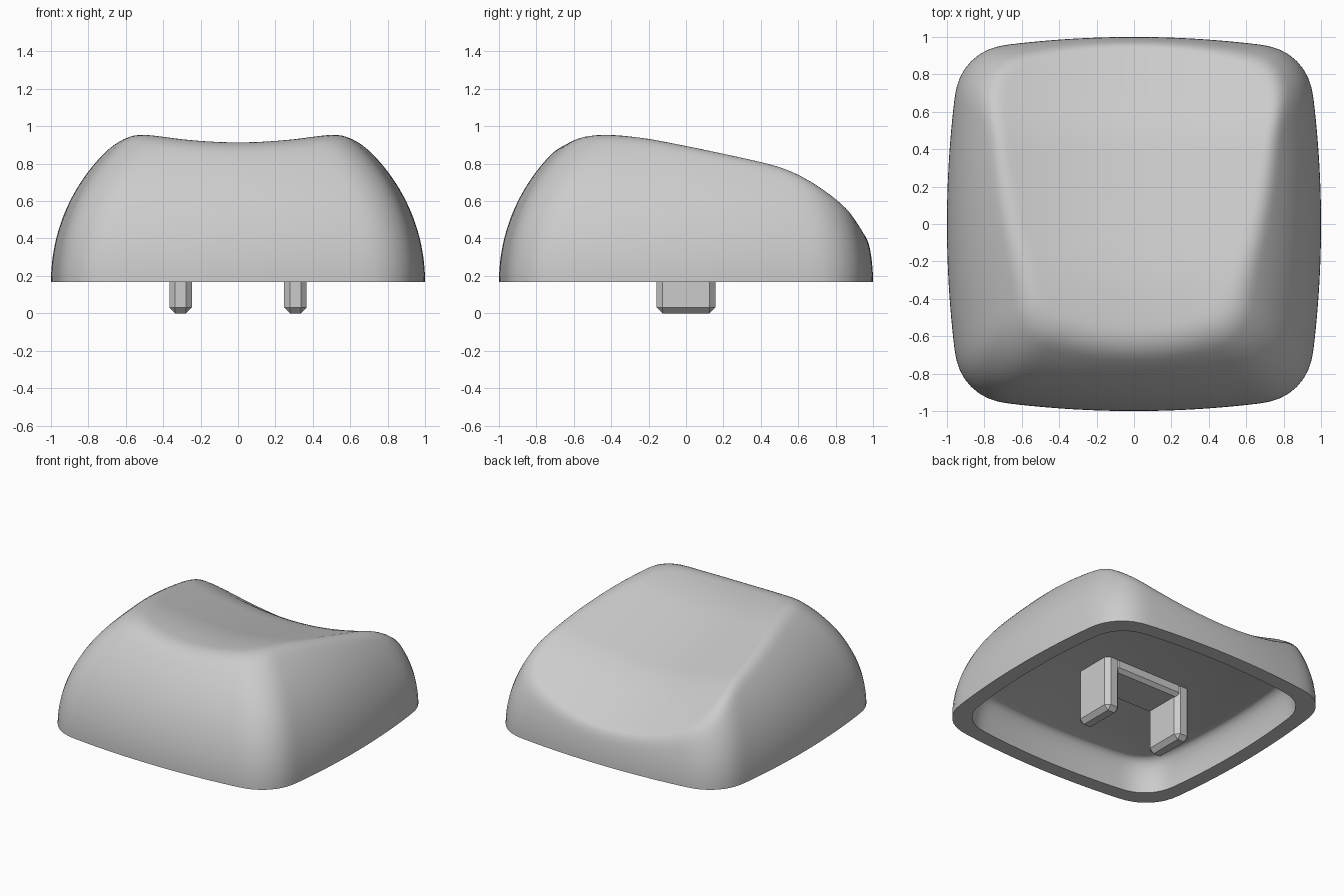
import bpy, bmesh, math

cube = bpy.data.objects.get("Cube")
if cube:
    bpy.data.objects.remove(cube, do_unlink=True)

SEGMENTS, RINGS = 144, 56
BASE, CEILING, DOME = 0.167, 0.40, 0.985

# One matte grey plastic
plastic = bpy.data.materials.new("grey plastic")
plastic.use_nodes = True
grey = (0.6, 0.6, 0.6, 1)
plastic.diffuse_color = grey
plastic.node_tree.nodes["Principled BSDF"].inputs["Base Color"].default_value = grey


def smooth_min(a, b, k):
    h = max(k - abs(a - b), 0) / k
    return min(a, b) - h * h * k / 4


def outline(angle):
    """Radius of a square with bowed sides and circular corners."""
    c, s = abs(math.cos(angle)), abs(math.sin(angle))
    c, s = max(c, s), min(c, s)
    if s / c < 0.733:
        return 2 / (c + math.hypot(c, 0.6 * s))
    off = math.atan2(s, c) - math.pi / 4
    reach, radius = 0.936, 0.295
    return reach * math.cos(off) + math.sqrt(radius ** 2 - (reach * math.sin(off)) ** 2)


def top_height(x, y, rho):
    """Dome trimmed by a scooped dish that drops towards the back."""
    dome = BASE + DOME * math.sqrt(max(0, 1 - rho * rho))
    dish = smooth_min(0.82 - 0.265 * y, 1.02 - 0.63 * y, 0.05)
    dish = smooth_min(dish, 0.914, 0.06) + 0.2 * x * x
    return smooth_min(dome, dish, 0.07)


def finish(bm, name):
    bmesh.ops.recalc_face_normals(bm, faces=bm.faces)
    mesh = bpy.data.meshes.new(name)
    bm.to_mesh(mesh)
    bm.free()
    mesh.materials.append(plastic)
    obj = bpy.data.objects.new(name, mesh)
    bpy.context.collection.objects.link(obj)
    return obj


def chamfered_box(name, location, size, bevel):
    bm = bmesh.new()
    bmesh.ops.create_cube(bm, size=1)
    bmesh.ops.scale(bm, vec=size, verts=bm.verts)
    bmesh.ops.translate(bm, vec=location, verts=bm.verts)
    mod = finish(bm, name).modifiers.new("chamfer", "BEVEL")
    mod.width, mod.segments = bevel, 1


# Cap shell: rings from the dish centre, over the wall, under the rim
bm = bmesh.new()
angles = [math.tau * i / SEGMENTS for i in range(SEGMENTS)]


def add_ring(rho, height=None):
    ring = []
    for a in angles:
        r = rho * outline(a)
        x, y = r * math.cos(a), r * math.sin(a)
        z = top_height(x, y, rho) if height is None else height
        ring.append(bm.verts.new((x, y, z)))
    return ring


rings = [add_ring(math.sin(math.pi / 2 * i / RINGS)) for i in range(1, RINGS + 1)]
rings.append(add_ring(0.89, BASE))
# Cavity wall curving in to the flat ceiling
for i in range(1, 7):
    t = math.pi / 2 * i / 6
    rings.append(add_ring(0.81 + 0.08 * math.cos(t), BASE + (CEILING - BASE) * math.sin(t)))

for inner, outer in zip(rings, rings[1:]):
    for i in range(SEGMENTS):
        j = (i + 1) % SEGMENTS
        bm.faces.new((inner[i], outer[i], outer[j], inner[j]))
centre = bm.verts.new((0, 0, top_height(0, 0, 0)))
for i in range(SEGMENTS):
    bm.faces.new((centre, rings[0][i], rings[0][(i + 1) % SEGMENTS]))
bm.faces.new(rings[-1])
cap = finish(bm, "cap_shell")
bpy.ops.object.select_all(action="DESELECT")
cap.select_set(True)
bpy.context.view_layer.objects.active = cap
bpy.ops.object.shade_smooth_by_angle(angle=math.radians(35))

# Two stem prongs joined by a low pad on the ceiling
for side, name in ((1, "left_stem_prong"), (-1, "right_stem_prong")):
    chamfered_box(name, (side * 0.307, 0, 0.225), (0.12, 0.315, 0.45), 0.031)
chamfered_box("stem_pad", (0, 0, 0.38), (0.58, 0.315, 0.12), 0.025)
